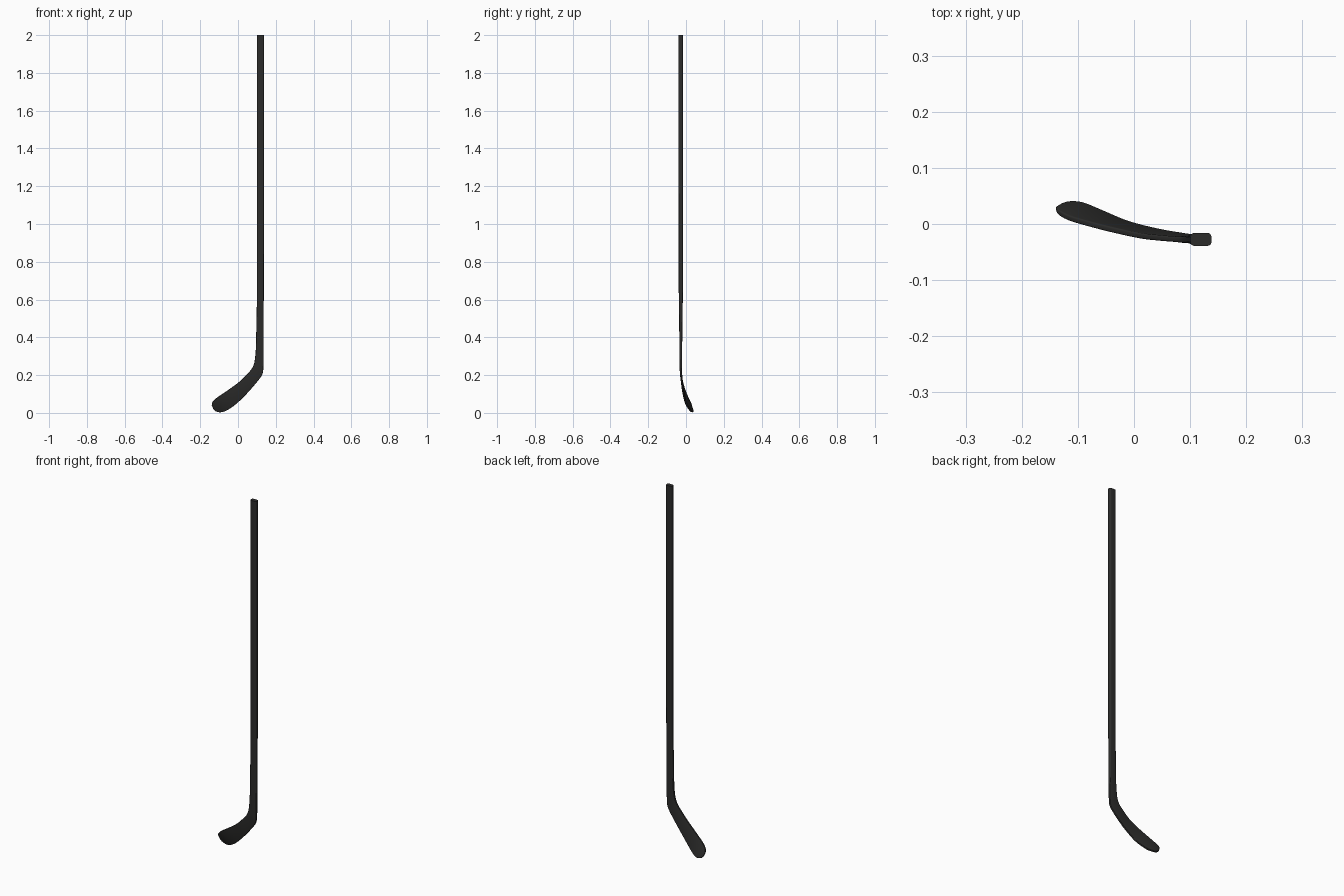
import bpy, bmesh, math
from mathutils import Vector

if "Cube" in bpy.data.objects:
    bpy.data.objects.remove(bpy.data.objects["Cube"])

black = bpy.data.materials.new("matte black")
black.diffuse_color = (0.025, 0.025, 0.024, 1)
black.use_nodes = True
black.node_tree.nodes["Principled BSDF"].inputs["Base Color"].default_value = black.diffuse_color

# Sections from blade toe to shaft end:
# upper edge (x, y, z), lower edge (x, y, z), thickness
SECTIONS = [
    (-.139, .028, .042, -.129, .034, .018, .006),
    (-.135, .021, .057, -.115, .037, .008, .009),
    (-.120, .012, .073, -.092, .035, .004, .010),
    (-.095, .004, .092, -.060, .022, .013, .010),
    (-.045, -.009, .126, -.010, .001, .047, .010),
    (.010, -.021, .167, .045, -.013, .100, .010),
    (.045, -.025, .202, .085, -.020, .145, .010),
    (.070, -.027, .230, .115, -.0245, .182, .010),
    (.084, -.028, .258, .130, -.027, .208, .011),
    (.090, -.0275, .290, .1345, -.0275, .240, .012),
    (.0945, -.0275, .345, .1355, -.0275, .315, .014),
    (.098, -.0275, .50, .136, -.0275, .50, .018),
    (.1005, -.0275, .65, .1365, -.0275, .65, .022),
    (.1005, -.0275, .90, .1370, -.0275, .90, .022),
    (.1005, -.0275, 1.3, .1375, -.0275, 1.3, .023),
    (.1005, -.0275, 2.0, .1380, -.0275, 2.0, .023),
]


def smooth(rows, steps):
    """Catmull-Rom interpolation through the section rows."""
    out = []
    for i in range(len(rows) - 1):
        p = [rows[max(0, i - 1)], rows[i], rows[i + 1], rows[min(len(rows) - 1, i + 2)]]
        for s in range(steps):
            t = s / steps
            out.append([0.5 * (2 * b + (c - a) * t + (2 * a - 5 * b + 4 * c - d) * t ** 2
                               + (3 * b - a - 3 * c + d) * t ** 3)
                        for a, b, c, d in zip(*p)])
    out.append(list(rows[-1]))
    return out


def rounded_rect(w, h, r, segs=4):
    """Outline of a rounded rectangle, w by h."""
    pts = []
    for k, (sx, sy) in enumerate([(1, 1), (-1, 1), (-1, -1), (1, -1)]):
        for j in range(segs + 1):
            a = math.pi / 2 * (k + j / segs)
            pts.append((sx * (w / 2 - r) + r * math.cos(a), sy * (h / 2 - r) + r * math.sin(a)))
    return pts


# Stick: blade and shaft as one continuous loft
rows = smooth(SECTIONS, 4)
centres = [(Vector(r[:3]) + Vector(r[3:6])) / 2 for r in rows]
bm = bmesh.new()
rings = []
for i, r in enumerate(rows):
    span = Vector(r[:3]) - Vector(r[3:6])
    across = span.normalized()
    along = centres[min(i + 1, len(rows) - 1)] - centres[max(i - 1, 0)]
    normal = across.cross(along).normalized()
    rings.append([bm.verts.new(centres[i] + across * u + normal * v)
                  for u, v in rounded_rect(span.length, r[6], r[6] * 0.3)])
for a, b in zip(rings, rings[1:]):
    for j in range(len(a)):
        k = (j + 1) % len(a)
        bm.faces.new((a[j], a[k], b[k], b[j]))
bm.faces.new(rings[0])
bm.faces.new(rings[-1])
bmesh.ops.recalc_face_normals(bm, faces=bm.faces)

mesh = bpy.data.meshes.new("hockey_stick")
bm.to_mesh(mesh)
bm.free()
mesh.materials.append(black)
stick = bpy.data.objects.new("hockey_stick", mesh)
bpy.context.collection.objects.link(stick)
bpy.context.view_layer.objects.active = stick
stick.select_set(True)
bpy.ops.object.shade_smooth_by_angle(angle=math.radians(40))
